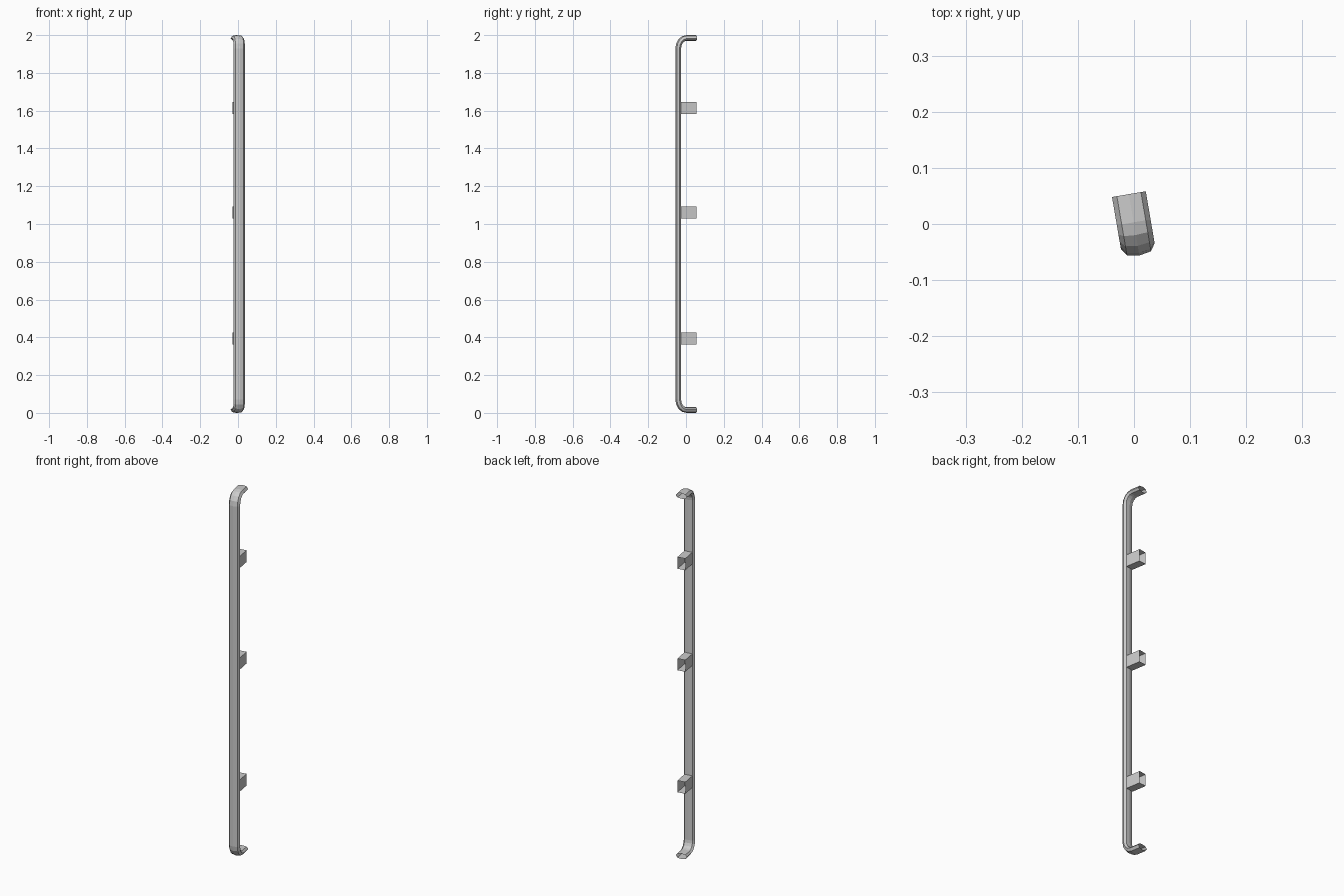
import bpy, bmesh
from math import sin, cos, pi, radians
from mathutils import Matrix

if "Cube" in bpy.data.objects:
    bpy.data.objects.remove(bpy.data.objects["Cube"])

TURN = Matrix.Rotation(radians(9.7), 4, 'Z')
BACK = 0.054

# flattened eight-sided tube section: (sideways, outward)
SECTION = [(0, 0.015), (0.0217, 0.011), (0.0305, -0.002), (0.0217, -0.012),
           (0, -0.015), (-0.0217, -0.012), (-0.0305, -0.002), (-0.0217, 0.011)]


def loft(name, rings):
    """Skin open-ended walls through a list of closed rings."""
    bm = bmesh.new()
    rows = [[bm.verts.new(p) for p in ring] for ring in rings]
    for a, b in zip(rows, rows[1:]):
        n = len(a)
        for i in range(n):
            j = (i + 1) % n
            bm.faces.new((a[i], a[j], b[j], b[i]))
    bmesh.ops.recalc_face_normals(bm, faces=bm.faces)
    bm.transform(TURN)
    mesh = bpy.data.meshes.new(name)
    bm.to_mesh(mesh)
    bm.free()
    ob = bpy.data.objects.new(name, mesh)
    bpy.context.collection.objects.link(ob)
    return ob


# path stations: (y, z, outward angle), lower half then mirrored to the top
STEPS = 4
RY, RZ = 0.045, 0.055
lower = [(BACK, 0.015, pi / 2)]
for i in range(STEPS + 1):
    a = pi / 2 * (1 - i / STEPS)
    lower.append((0.003 - RY * cos(a), 0.07 - RZ * sin(a), a))
path = lower + [(y, 2 - z, -a) for y, z, a in reversed(lower)]

# handle rail with bent ends
loft("handle_rail", [[(s, y - o * cos(a), z - o * sin(a)) for s, o in SECTION]
                     for y, z, a in path])

# hollow square standoffs behind the rail
for k, z in enumerate((0.393, 1.06, 1.615)):
    w, h = 0.0215, 0.032
    loft(f"standoff_{k + 1}",
         [[(-w, y, z - h), (w, y, z - h), (w, y, z + h), (-w, y, z + h)]
          for y in (-0.031, BACK)])
